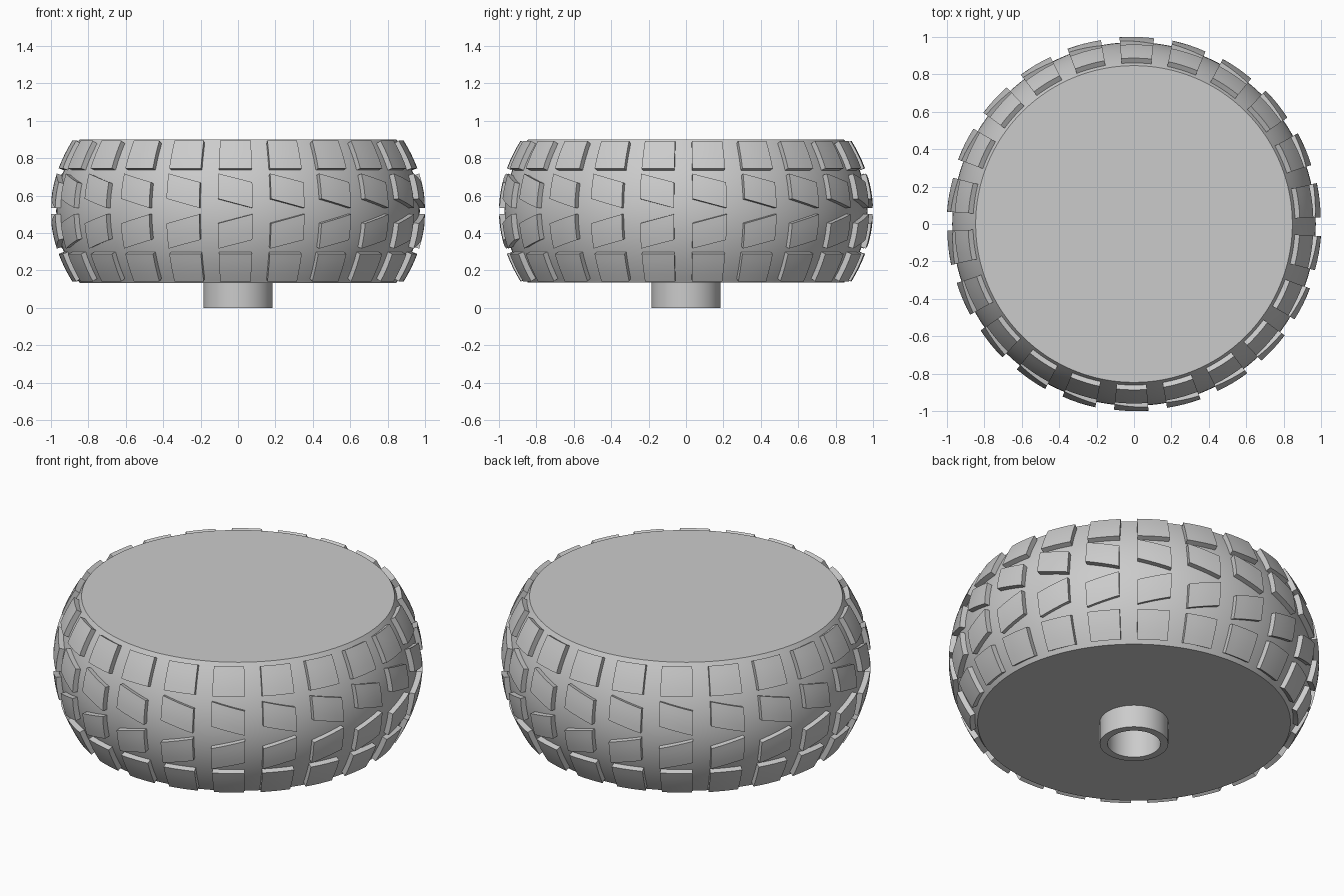
import bpy, bmesh, math

cube = bpy.data.objects.get("Cube")
if cube:
    bpy.data.objects.remove(cube, do_unlink=True)

MID, HALF = 0.517, 0.383       # height of the tyre's middle, half its width
TOP, BOTTOM = MID + HALF, MID - HALF
BLOCKS = 22

grey = bpy.data.materials.new("plain grey")
grey.use_nodes = True
colour = (0.6, 0.6, 0.6, 1)
grey.diffuse_color = colour
grey.node_tree.nodes["Principled BSDF"].inputs["Base Color"].default_value = colour


def finish(bm, name):
    bmesh.ops.remove_doubles(bm, verts=bm.verts, dist=1e-5)
    bmesh.ops.recalc_face_normals(bm, faces=bm.faces)
    mesh = bpy.data.meshes.new(name)
    bm.to_mesh(mesh)
    bm.free()
    mesh.materials.append(grey)
    obj = bpy.data.objects.new(name, mesh)
    bpy.context.collection.objects.link(obj)
    bpy.ops.object.select_all(action='DESELECT')
    obj.select_set(True)
    bpy.context.view_layer.objects.active = obj
    bpy.ops.object.shade_smooth_by_angle(angle=math.radians(30))
    return obj


def lathe(name, profile, closed, steps=132):
    bm = bmesh.new()
    verts = [bm.verts.new((r, 0, z)) for r, z in profile]
    edges = [bm.edges.new(pair) for pair in zip(verts, verts[1:])]
    if closed:
        edges.append(bm.edges.new((verts[-1], verts[0])))
    bmesh.ops.spin(bm, geom=verts + edges, cent=(0, 0, 0), axis=(0, 0, 1),
                   angle=2 * math.pi, steps=steps)
    return finish(bm, name)


def crown(z):
    """Radius of the tyre at height z."""
    return 0.97 - 0.125 * ((z - MID) / HALF) ** 2


def tread_point(angle, z, lift):
    """Point lifted off the tyre along its normal."""
    slope = 0.25 * (z - MID) / HALF ** 2
    length = math.hypot(1, slope)
    r, z = crown(z) + lift / length, z + lift * slope / length
    return r * math.sin(angle), -r * math.cos(angle), z


def tread_block(bm, centre, left, right, mirror, nu=4, nv=4):
    """Curved block; left and right give the low and high z of each side."""
    grids = []
    for lift in (-0.01, 0.03):
        grid = []
        for i in range(nu + 1):
            u = i / nu
            low = left[0] + (right[0] - left[0]) * u
            high = left[1] + (right[1] - left[1]) * u
            column = []
            for j in range(nv + 1):
                z = low + (high - low) * j / nv
                if mirror:
                    z = 2 * MID - z
                angle = centre + (u - 0.5) * 0.185
                column.append(bm.verts.new(tread_point(angle, z, lift)))
            grid.append(column)
        grids.append(grid)
        for i in range(nu):
            for j in range(nv):
                bm.faces.new((grid[i][j], grid[i + 1][j],
                              grid[i + 1][j + 1], grid[i][j + 1]))
    # Side walls
    rim = ([(i, 0) for i in range(nu)] + [(nu, j) for j in range(nv)]
           + [(i, nv) for i in range(nu, 0, -1)] + [(0, j) for j in range(nv, 0, -1)])
    a, b = grids
    for (i, j), (k, m) in zip(rim, rim[1:] + rim[:1]):
        bm.faces.new((a[i][j], a[k][m], b[k][m], b[i][j]))


# Tyre body
curve = [(crown(z), z) for z in (TOP - 2 * HALF * i / 24 for i in range(25))]
lathe("tyre", [(0.745, TOP)] + curve + [(0.745, BOTTOM)], True)

# Wheel hub with its hollow axle stub
lathe("hub", [(0, TOP), (0.745, TOP), (0.745, BOTTOM), (0.185, BOTTOM), (0.185, 0),
              (0.143, 0), (0.143, 0.2), (0, 0.2)], False)

# Tread rows, mirrored above and below the middle
rows = {"shoulder_tread": ((0.735, 0.877), (0.735, 0.877)),
        "centre_tread": ((0.58, 0.708), (0.533, 0.664))}
for name, (left, right) in rows.items():
    for mirror, side in ((False, "upper"), (True, "lower")):
        bm = bmesh.new()
        for n in range(BLOCKS):
            tread_block(bm, 2 * math.pi * n / BLOCKS - 0.015, left, right, mirror)
        finish(bm, side + "_" + name)
